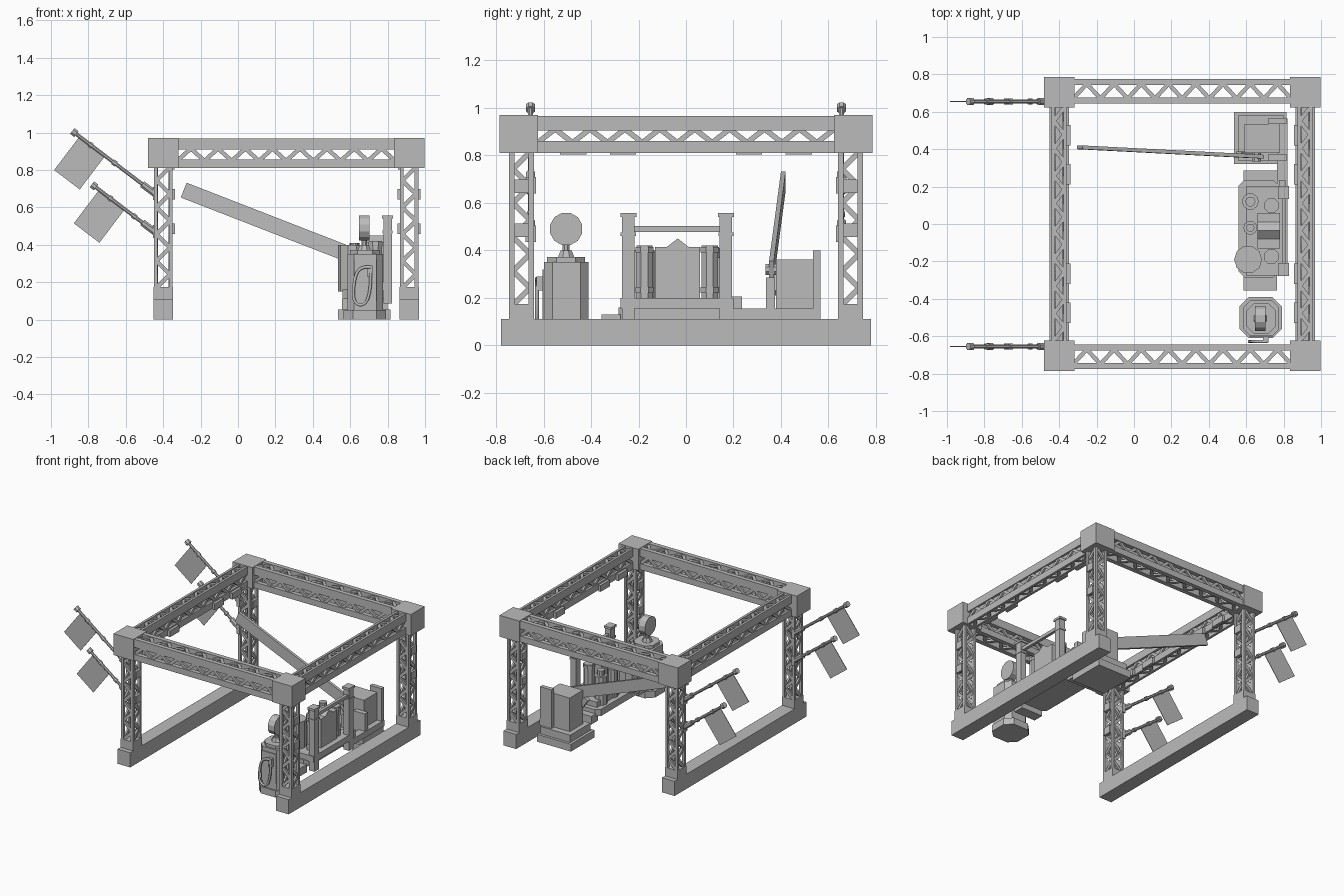
import bpy, bmesh, math
from mathutils import Vector, Matrix

if "Cube" in bpy.data.objects:
    bpy.data.objects.remove(bpy.data.objects["Cube"], do_unlink=True)

grey = bpy.data.materials.new("plain grey")
grey.use_nodes = True
grey.diffuse_color = (0.5, 0.5, 0.5, 1)
grey.node_tree.nodes["Principled BSDF"].inputs["Base Color"].default_value = (0.5, 0.5, 0.5, 1)


def finish(name, bm):
    mesh = bpy.data.meshes.new(name)
    bmesh.ops.recalc_face_normals(bm, faces=bm.faces)
    bm.to_mesh(mesh)
    bm.free()
    mesh.materials.append(grey)
    ob = bpy.data.objects.new(name, mesh)
    bpy.context.collection.objects.link(ob)
    return ob


def add_box(bm, lo, hi):
    lo, hi = Vector(lo), Vector(hi)
    m = Matrix.Translation((lo + hi) / 2) @ Matrix.Diagonal((*(hi - lo), 1))
    bmesh.ops.create_cube(bm, size=1, matrix=m)


def add_bar(bm, p, q, normal, width, thick):
    # flat bar from p to q, thin along the normal
    p, q, n = Vector(p), Vector(q), Vector(normal)
    d = (q - p).normalized()
    s = n.cross(d).normalized()
    n = d.cross(s)
    rot = Matrix((d, s, n)).transposed().to_4x4()
    size = Matrix.Diagonal(((q - p).length, width, thick, 1))
    bmesh.ops.create_cube(bm, size=1, matrix=Matrix.Translation((p + q) / 2) @ rot @ size)


def add_rod(bm, p, q, r1, r2=None, sides=8):
    p, q = Vector(p), Vector(q)
    rot = Vector((0, 0, 1)).rotation_difference(q - p).to_matrix().to_4x4()
    m = Matrix.Translation((p + q) / 2) @ rot @ Matrix.Rotation(math.pi / sides, 4, 'Z')
    bmesh.ops.create_cone(bm, cap_ends=True, segments=sides, radius1=r1,
                          radius2=r1 if r2 is None else r2, depth=(q - p).length, matrix=m)


def box(name, lo, hi, bevel=0):
    bm = bmesh.new()
    add_box(bm, lo, hi)
    if bevel:
        edges = [e for e in bm.edges if abs(e.verts[0].co.z - e.verts[1].co.z) > 0.001]
        bmesh.ops.bevel(bm, geom=edges, offset=bevel, segments=1, affect='EDGES')
    return finish(name, bm)


def rod(name, p, q, r1, r2=None, sides=8):
    bm = bmesh.new()
    add_rod(bm, p, q, r1, r2, sides)
    return finish(name, bm)


def bar(name, p, q, normal, width, thick):
    bm = bmesh.new()
    add_bar(bm, p, q, normal, width, thick)
    return finish(name, bm)


def truss(name, axis, lo, hi, chords):
    """Four corner chords along one axis, laced with zigzags on all four sides.
    chords maps each cross axis to its (low, high) chord widths."""
    bm = bmesh.new()
    cross = [a for a in range(3) if a != axis]
    spans = {a: ((lo[a], lo[a] + chords[a][0]), (hi[a] - chords[a][1], hi[a])) for a in cross}
    for u in spans[cross[0]]:
        for v in spans[cross[1]]:
            a, b = list(lo), list(hi)
            a[cross[0]], b[cross[0]] = u
            a[cross[1]], b[cross[1]] = v
            add_box(bm, a, b)
    steps = round((hi[axis] - lo[axis]) / 0.075)
    for a, n in (cross, cross[::-1]):
        ends = (spans[a][0][1] - 0.006, spans[a][1][0] + 0.006)
        normal = [0, 0, 0]
        normal[n] = 1
        for level in (lo[n] + 0.014, hi[n] - 0.014):
            for i in range(steps):
                pts = []
                for k in (i, i + 1):
                    p = [0, 0, 0]
                    p[axis] = lo[axis] + (hi[axis] - lo[axis]) * k / steps
                    p[a], p[n] = ends[k % 2], level
                    pts.append(p)
                add_bar(bm, *pts, normal, 0.022, 0.014)
    return finish(name, bm)


# Gantry frame: ground beams, posts, corner blocks and top beams
for side, x in (("right", -0.4), ("left", 0.915)):
    box(side + "_ground_beam", (x - 0.052, -0.78, 0), (x + 0.052, 0.78, 0.11))
    truss(side + "_top_beam", 1, (x - 0.04, -0.625, 0.81), (x + 0.04, 0.625, 0.965),
          {0: (0.018, 0.018), 2: (0.05, 0.06)})
    for end, s in (("front", -1), ("back", 1)):
        y = s * 0.693
        name = side + "_" + end
        box(name + "_post_foot", (x - 0.052, y - 0.052, 0), (x + 0.052, y + 0.052, 0.175))
        truss(name + "_post", 2, (x - 0.05, y - 0.052, 0.17), (x + 0.05, y + 0.052, 0.815),
              {0: (0.02, 0.02), 1: (0.022, 0.022)})
        box(name + "_corner_block", (x - 0.082, s * 0.705 - 0.081, 0.81),
            (x + 0.082, s * 0.705 + 0.081, 0.97))
        # clips on the inner faces
        inner = x + 0.05 if x < 0 else x - 0.05
        for z in (0.485, 0.67):
            box(name + "_post_clip", (inner - 0.012, y - 0.03, z - 0.028),
                (inner + 0.012, y + 0.03, z + 0.028))
            if x > 0:
                box(name + "_outer_clip", (x + 0.045, y - 0.03, z - 0.028),
                    (x + 0.06, y + 0.03, z + 0.028))
        for c in (0.265, 0.475):
            box(name + "_beam_clip", (inner - 0.01, s * c - 0.055, 0.803),
                (inner + 0.01, s * c + 0.055, 0.85))
for end, s in (("front", -1), ("back", 1)):
    y = s * 0.71
    truss(end + "_top_beam", 0, (-0.325, y - 0.066, 0.81), (0.84, y + 0.066, 0.968),
          {1: (0.033, 0.033), 2: (0.045, 0.06)})

# Flags, two on each right-hand post
for end, y in (("front", -0.655), ("back", 0.655)):
    for label, tip, root in (("upper", (-0.875, 1.0), (-0.44, 0.67)),
                             ("lower", (-0.77, 0.715), (-0.44, 0.465))):
        t, r = Vector((tip[0], y, tip[1])), Vector((root[0], y, root[1]))
        d = (r - t).normalized()
        down = Vector((d.z, 0, -d.x))
        name = end + "_" + label
        bm = bmesh.new()
        add_rod(bm, t, r, 0.011)
        add_rod(bm, t - d * 0.014, t + d * 0.014, 0.021)
        add_rod(bm, r - d * 0.09, r, 0.02)
        for k in (0.1, 0.26):
            add_rod(bm, t + d * k, t + d * (k + 0.02), 0.016)
        finish(name + "_flag_pole", bm)
        box(name + "_pole_bracket", (-0.455, y - 0.022, r.z - 0.03), (-0.43, y + 0.022, r.z + 0.04))
        a = t + d * 0.035 + down * 0.115
        bar(name + "_flag", a, a + d * 0.172, (0, 1, 0), 0.22, 0.004)

# Fuel pump with round sign and hose
box("pump_base", (0.565, -0.61, 0), (0.79, -0.39, 0.05), 0.05)
box("pump_body", (0.585, -0.598, 0.05), (0.775, -0.41, 0.35), 0.035)
box("pump_cap", (0.6, -0.585, 0.35), (0.76, -0.425, 0.372), 0.04)
box("pump_front_panel", (0.62, -0.605, 0.1), (0.74, -0.59, 0.32))
rod("sign_collar", (0.675, -0.505, 0.37), (0.675, -0.505, 0.4), 0.038, 0.025)
rod("sign_stem", (0.675, -0.505, 0.39), (0.675, -0.505, 0.44), 0.016)
rod("sign_disc", (0.648, -0.505, 0.49), (0.702, -0.505, 0.49), 0.07, sides=12)
box("nozzle_holder", (0.69, -0.63, 0.23), (0.72, -0.6, 0.29))
hose = bpy.data.curves.new("pump_hose", 'CURVE')
hose.dimensions = '3D'
hose.bevel_depth = 0.009
hose.bevel_resolution = 1
hose.resolution_u = 4
line = hose.splines.new('NURBS')
path = [(0.71, 0.28), (0.64, 0.29), (0.62, 0.2), (0.61, 0.1), (0.66, 0.06), (0.71, 0.11), (0.71, 0.25)]
line.points.add(len(path) - 1)
for pt, (x, z) in zip(line.points, path):
    pt.co = (x, -0.628, z, 1)
line.use_endpoint_u = True
hose.materials.append(grey)
bpy.context.collection.objects.link(bpy.data.objects.new("pump_hose", hose))

# Service island with gabled cabinet, drums, cans and a railing
box("island_floor", (0.56, -0.285, 0.11), (0.775, 0.235, 0.16), 0.03)
box("island_plinth", (0.6, -0.275, 0.155), (0.82, 0.2, 0.2))
for end, s in (("front", -1), ("back", 1)):
    c = -0.03 + s * 0.28
    box(end + "_island_step", (0.585, c - 0.045, 0.07), (0.765, c + 0.035, 0.13))
bm = bmesh.new()
profile = [(-0.13, 0.2), (0.06, 0.2), (0.06, 0.415), (0.01, 0.415), (-0.035, 0.45), (-0.08, 0.415), (-0.13, 0.415)]
face = bm.faces.new([bm.verts.new((0.66, y, z)) for y, z in profile])
new = bmesh.ops.extrude_face_region(bm, geom=[face])["geom"]
bmesh.ops.translate(bm, vec=(0.12, 0, 0), verts=[v for v in new if isinstance(v, bmesh.types.BMVert)])
finish("gabled_cabinet", bm)
for end, y in (("front", -0.175), ("back", 0.1)):
    bm = bmesh.new()
    add_rod(bm, (0.735, y, 0.2), (0.735, y, 0.42), 0.037)
    for z in (0.22, 0.39):
        add_rod(bm, (0.735, y, z), (0.735, y, z + 0.025), 0.042)
    finish(end + "_drum", bm)
rod("large_tank", (0.61, -0.19, 0.15), (0.61, -0.19, 0.4), 0.075, sides=10)
for y, r in ((0.12, 0.045), (-0.02, 0.037)):
    rod("can_body", (0.622, y, 0.15), (0.622, y, 0.37), r, sides=10)
    rod("can_neck", (0.622, y, 0.37), (0.622, y, 0.41), r * 0.6, sides=10)
for y in (-0.243, 0.168):
    box("rail_post", (0.777, y - 0.026, 0.085), (0.823, y + 0.026, 0.54))
    box("rail_post_cap", (0.77, y - 0.034, 0.54), (0.828, y + 0.034, 0.557))
    box("rail_post_collar", (0.772, y - 0.032, 0.46), (0.826, y + 0.032, 0.475))
box("rail", (0.79, -0.22, 0.478), (0.812, 0.145, 0.502))
box("island_outlet", (0.775, 0.19, 0.145), (0.81, 0.235, 0.205))

# Barrier gate with raised arm
box("gate_base", (0.535, 0.32, 0), (0.815, 0.6, 0.055))
box("gate_step", (0.555, 0.34, 0.055), (0.8, 0.58, 0.11))
box("gate_kerb", (0.765, 0.145, 0.11), (0.82, 0.565, 0.155))
box("gate_housing", (0.59, 0.38, 0.11), (0.78, 0.535, 0.362))
box("gate_back_plate", (0.72, 0.535, 0.11), (0.815, 0.566, 0.4))
box("gate_front_plate", (0.72, 0.338, 0.11), (0.815, 0.375, 0.285))
rod("gate_pivot", (0.655, 0.335, 0.32), (0.655, 0.39, 0.32), 0.025)
bar("gate_arm", (-0.29, 0.41, 0.692), (0.68, 0.36, 0.315), (0, 1, 0), 0.085, 0.02)
bar("gate_arm_brace", (0.56, 0.372, 0.305), (0.62, 0.372, 0.22), (0, 1, 0), 0.035, 0.03)
